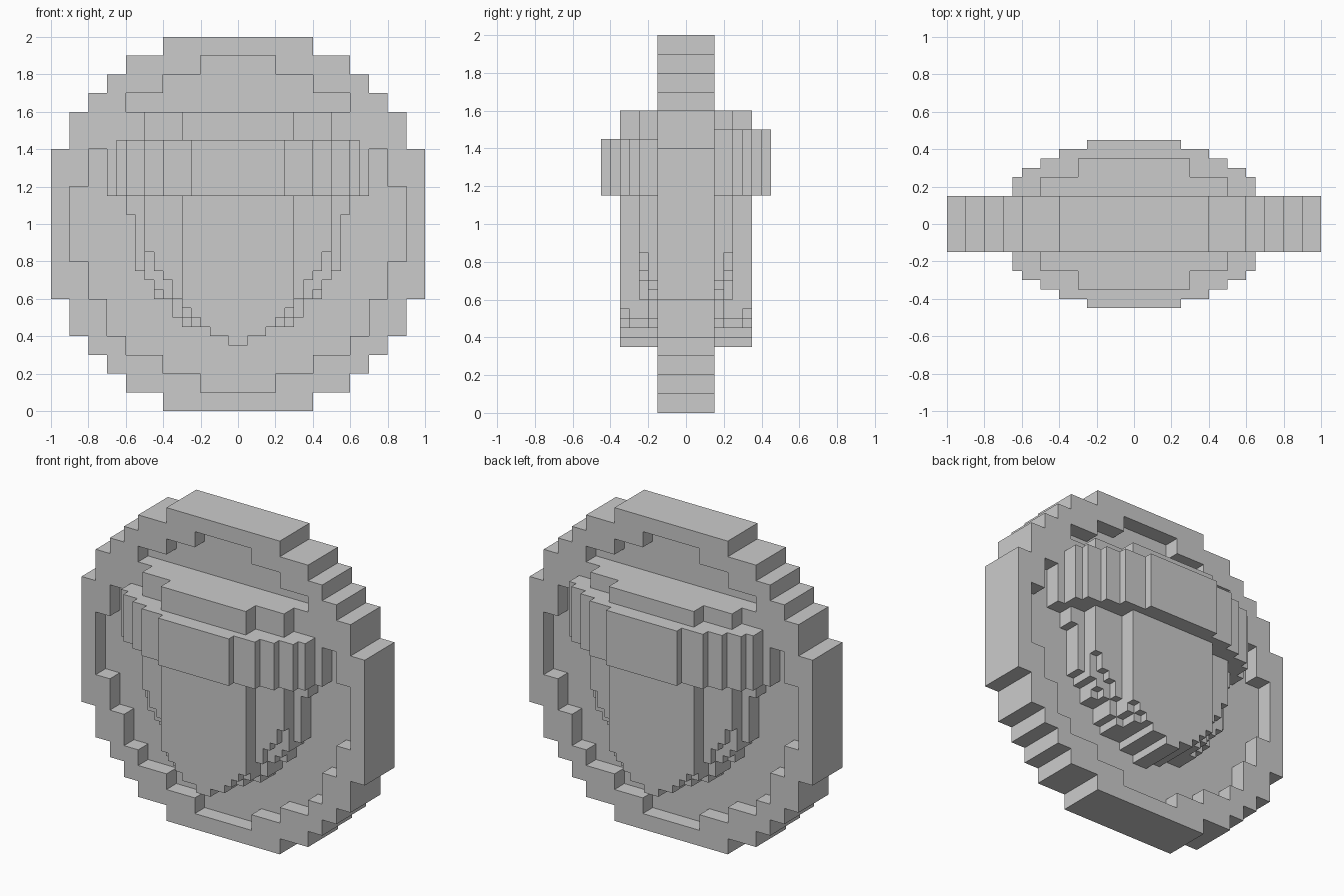
import bpy
from math import pi

if "Cube" in bpy.data.objects:
    bpy.data.objects.remove(bpy.data.objects["Cube"])


def stepped(start, rows):
    """Symmetric staircase outline: rows are (upper edge, half width)."""
    right, low = [], start
    for high, half in rows:
        right += [(half, low), (half, high)]
        low = high
    return right + [(-x, v) for x, v in reversed(right)]


def slab(name, outlines, low, high, upright):
    """Extrude outlines (extra ones are holes) along y if upright, else along z."""
    curve = bpy.data.curves.new(name, 'CURVE')
    curve.dimensions = '2D'
    curve.fill_mode = 'BOTH'
    curve.extrude = (high - low) / 2
    for pts in outlines:
        s = curve.splines.new('POLY')
        s.points.add(len(pts) - 1)
        for p, (x, v) in zip(s.points, pts):
            p.co = (x, v, 0, 1)
        s.use_cyclic_u = True
    tmp = bpy.data.objects.new(name + "_curve", curve)
    bpy.context.collection.objects.link(tmp)
    bpy.context.view_layer.update()
    deps = bpy.context.evaluated_depsgraph_get()
    mesh = bpy.data.meshes.new_from_object(tmp.evaluated_get(deps))
    bpy.data.objects.remove(tmp)
    for poly in mesh.polygons:
        poly.use_smooth = False
    obj = bpy.data.objects.new(name, mesh)
    mid = (low + high) / 2
    obj.location = (0, mid, 0) if upright else (0, 0, mid)
    if upright:
        obj.rotation_euler.x = pi / 2
    bpy.context.collection.objects.link(obj)
    return obj


# Coin: raised border ring around a thinner centre disc
outer = stepped(0, [(.1, .4), (.2, .6), (.3, .7), (.4, .8), (.6, .9), (1.4, 1),
                    (1.6, .9), (1.7, .8), (1.8, .7), (1.9, .6), (2, .4)])
inner = stepped(.1, [(.2, .2), (.3, .4), (.4, .6), (.6, .7), (.8, .8), (1.2, .9),
                     (1.4, .8), (1.6, .7), (1.7, .6), (1.8, .4), (1.9, .2)])
slab("coin_border", [outer, inner], -.15, .15, True)
slab("coin_centre", [inner], -.05, .05, True)

# Nut body: nested stepped layers, narrower towards the front and back
tip = [(.4, .05), (.45, .15)]
layers = [
    (.15, tip + [(.5, .3), (.6, .35), (.7, .45), (.75, .5), (1.05, .55), (1.2, .6)]),
    (.20, tip + [(.5, .3), (.6, .35), (.65, .4), (.7, .45), (1.2, .5)]),
    (.25, tip + [(.5, .25), (.6, .3), (.7, .35), (.75, .4), (.85, .45), (1.2, .5)]),
    (.30, tip + [(.5, .25), (1.2, .3)]),
    (.35, tip + [(.5, .2), (.55, .25), (1.2, .3)]),
]
for i, (depth, rows) in enumerate(layers):
    slab(f"nut_body_{i + 1}", [stepped(.35, rows)], -depth, depth, True)

# Cap rim: front half, and a slightly taller mirrored back half
rim = stepped(-.45, [(-.4, .25), (-.35, .4), (-.3, .5), (-.25, .6), (-.15, .65), (0, .7)])
slab("cap_rim_front", [rim], 1.15, 1.45, False)
slab("cap_rim_back", [[(x, -y) for x, y in rim]], 1.15, 1.5, False)

# Cap top
crown = stepped(-.35, [(-.25, .3), (-.15, .5), (.15, .7), (.25, .5), (.35, .3)])
slab("cap_top", [crown], 1.4, 1.6, False)
